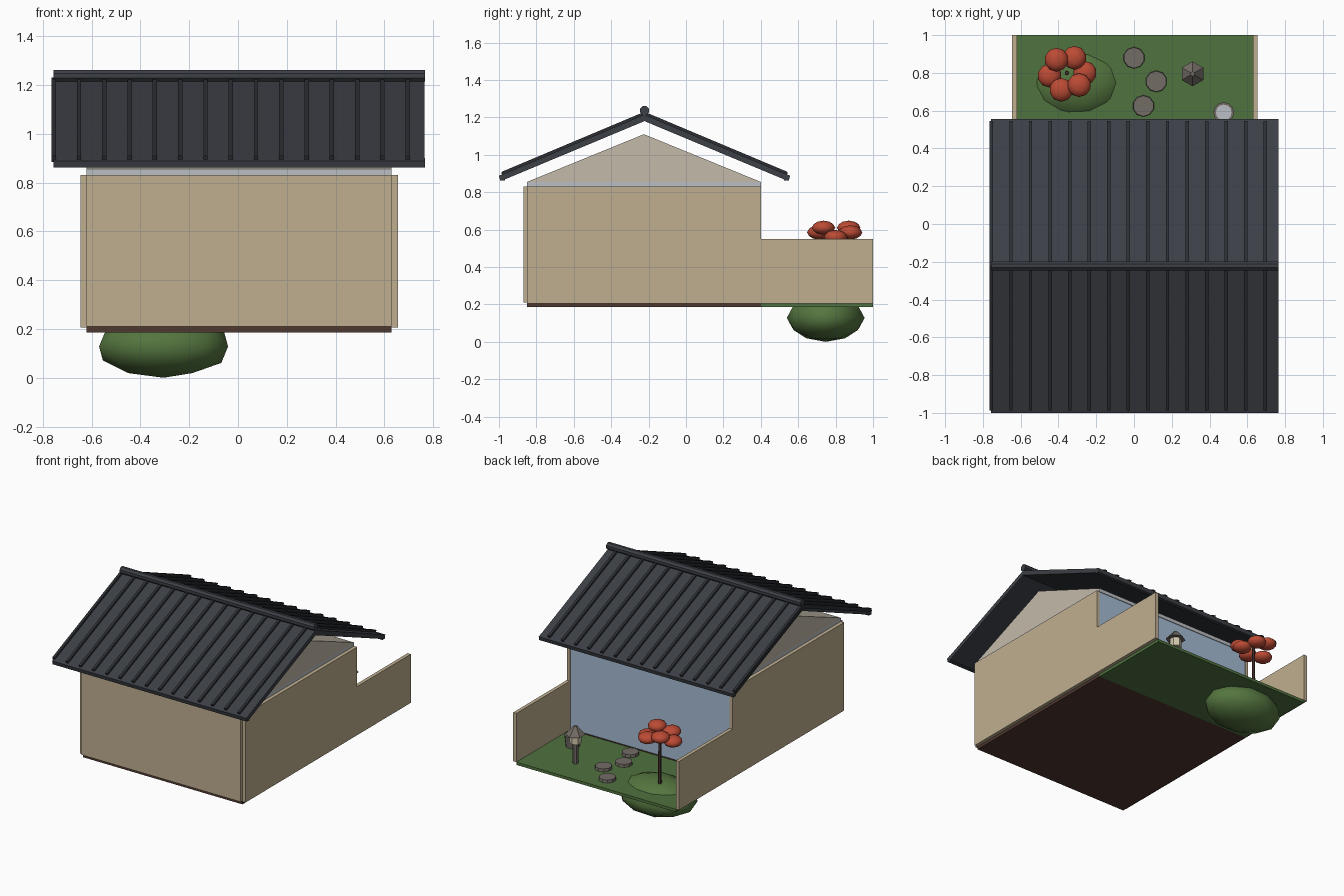
import bpy, bmesh, math
from mathutils import Vector

if "Cube" in bpy.data.objects:
    bpy.data.objects.remove(bpy.data.objects["Cube"])


def material(name, r, g, b):
    m = bpy.data.materials.new(name)
    m.diffuse_color = (r, g, b, 1)
    m.use_nodes = True
    m.node_tree.nodes["Principled BSDF"].inputs["Base Color"].default_value = m.diffuse_color
    return m


TAN = material("plaster", 0.52, 0.43, 0.28)
PALE = material("gable_plaster", 0.55, 0.50, 0.40)
CEIL = material("ceiling_grey", 0.50, 0.52, 0.55)
GLASS = material("pale_blue_glass", 0.38, 0.50, 0.66)
WOOD = material("dark_wood", 0.08, 0.04, 0.03)
GRASS = material("grass_green", 0.08, 0.17, 0.05)
LEAF = material("moss_green", 0.09, 0.18, 0.05)
RED = material("maple_red", 0.50, 0.07, 0.035)
TILE = material("roof_slate", 0.045, 0.05, 0.06)
RIB = material("roof_rib", 0.025, 0.028, 0.034)
STONE = material("stone", 0.17, 0.15, 0.13)
LAMP = material("lamp_paper", 0.65, 0.58, 0.42)


def finish(name, bm, mat):
    bmesh.ops.recalc_face_normals(bm, faces=bm.faces[:])
    me = bpy.data.meshes.new(name)
    bm.to_mesh(me)
    bm.free()
    ob = bpy.data.objects.new(name, me)
    bpy.context.collection.objects.link(ob)
    me.materials.append(mat)
    return ob


def add_prism(bm, profile, x0, x1):
    """Extrude a (y, z) outline from x0 to x1."""
    f = bm.faces.new([bm.verts.new((x0, y, z)) for y, z in profile])
    ext = bmesh.ops.extrude_face_region(bm, geom=[f])["geom"]
    bmesh.ops.translate(bm, vec=(x1 - x0, 0, 0),
                        verts=[v for v in ext if isinstance(v, bmesh.types.BMVert)])


def prism(name, profile, x0, x1, mat):
    bm = bmesh.new()
    add_prism(bm, profile, x0, x1)
    return finish(name, bm, mat)


def box(name, x0, x1, y0, y1, z0, z1, mat):
    return prism(name, [(y0, z0), (y1, z0), (y1, z1), (y0, z1)], x0, x1, mat)


def cone(name, x, y, z0, z1, r0, r1, sides, mat):
    bm = bmesh.new()
    bmesh.ops.create_cone(bm, cap_ends=True, segments=sides, radius1=r0, radius2=r1, depth=z1 - z0)
    bmesh.ops.translate(bm, vec=(x, y, (z0 + z1) / 2), verts=bm.verts[:])
    return finish(name, bm, mat)


def blob(name, centre, radii, mat):
    bm = bmesh.new()
    bmesh.ops.create_icosphere(bm, subdivisions=2, radius=1)
    bmesh.ops.scale(bm, vec=radii, verts=bm.verts[:])
    bmesh.ops.translate(bm, vec=centre, verts=bm.verts[:])
    for f in bm.faces:
        f.smooth = True
    return finish(name, bm, mat)


XL, XR = -0.62, 0.63

# Floor and garden ground
box("house_floor", XL, XR, -0.85, 0.40, 0.185, 0.21, WOOD)
box("garden_lawn", XL, XR, 0.40, 1.0, 0.185, 0.205, GRASS)

# Walls: front, stepped sides, glazed rear
box("front_wall", XL, XR, -0.87, -0.85, 0.21, 0.83, TAN)
side = [(-0.85, 0.205), (1.0, 0.205), (1.0, 0.55), (0.40, 0.55), (0.40, 0.83), (-0.85, 0.83)]
prism("left_wall", side, -0.645, XL, TAN)
prism("right_wall", side, XR, 0.655, TAN)
box("rear_glass_wall", XL, XR, 0.38, 0.395, 0.21, 0.83, GLASS)

# Ceiling slab and gable block
box("ceiling", XL, XR, -0.85, 0.40, 0.83, 0.855, CEIL)
prism("gable", [(-0.85, 0.855), (0.40, 0.855), (-0.225, 1.11)], XL, XR, PALE)

# Roof slopes with standing ribs and eave trims, mirrored about the ridge
RIDGE_Y = -0.222
for label, s in (("front", -1), ("rear", 1)):
    def pts(p):
        return [(RIDGE_Y + s * d, z) for d, z in p]
    prism(f"{label}_roof_slope", pts([(0, 1.215), (0.76, 0.895), (0.75, 0.867), (0, 1.18)]),
          -0.755, 0.765, TILE)
    bm = bmesh.new()
    rib = pts([(0, 1.23), (0.766, 0.908), (0.76, 0.885), (0, 1.2)])
    for i in range(15):
        x = -0.755 + i * 0.1036
        add_prism(bm, rib, x - 0.009, x + 0.009)
    finish(f"{label}_roof_ribs", bm, RIB)
    prism(f"{label}_eave_trim", pts([(0.745, 0.862), (0.772, 0.862), (0.778, 0.888), (0.75, 0.9)]),
          -0.757, 0.766, TILE)

# Ridge cap
prism("ridge_cap", [(RIDGE_Y + 0.025 * math.cos(a * math.pi / 4 + 0.39),
                     1.237 + 0.025 * math.sin(a * math.pi / 4 + 0.39)) for a in range(8)],
      -0.757, 0.766, TILE)

# Moss mound and red tree
blob("moss_mound", (-0.305, 0.747, 0.128), (0.278, 0.208, 0.128), LEAF)
cone("tree_trunk", -0.355, 0.80, 0.2, 0.59, 0.013, 0.009, 6, WOOD)
crown = [(-0.26, 0.80), (-0.315, 0.88), (-0.41, 0.87), (-0.447, 0.785), (-0.385, 0.71), (-0.29, 0.735)]
for i, (x, y) in enumerate(crown):
    blob(f"tree_foliage_{i + 1}", (x, y, 0.56 + 0.025 * (i % 3)), (0.063, 0.063, 0.038), RED)

# Stepping stones and water basin
for i, (x, y) in enumerate([(0.0, 0.88), (0.118, 0.755), (0.05, 0.625), (0.10, 0.48)]):
    cone(f"stepping_stone_{i + 1}", x, y, 0.2, 0.225, 0.058, 0.055, 10, STONE)
cone("water_basin", 0.475, 0.59, 0.2, 0.285, 0.045, 0.055, 12, STONE)
cone("basin_water", 0.475, 0.59, 0.28, 0.288, 0.042, 0.042, 12, CEIL)

# Stone lantern
cone("lantern_post", 0.31, 0.795, 0.2, 0.35, 0.018, 0.018, 6, STONE)
cone("lantern_light", 0.31, 0.795, 0.35, 0.41, 0.038, 0.038, 6, LAMP)
cone("lantern_cap", 0.31, 0.795, 0.41, 0.47, 0.066, 0.012, 6, STONE)
